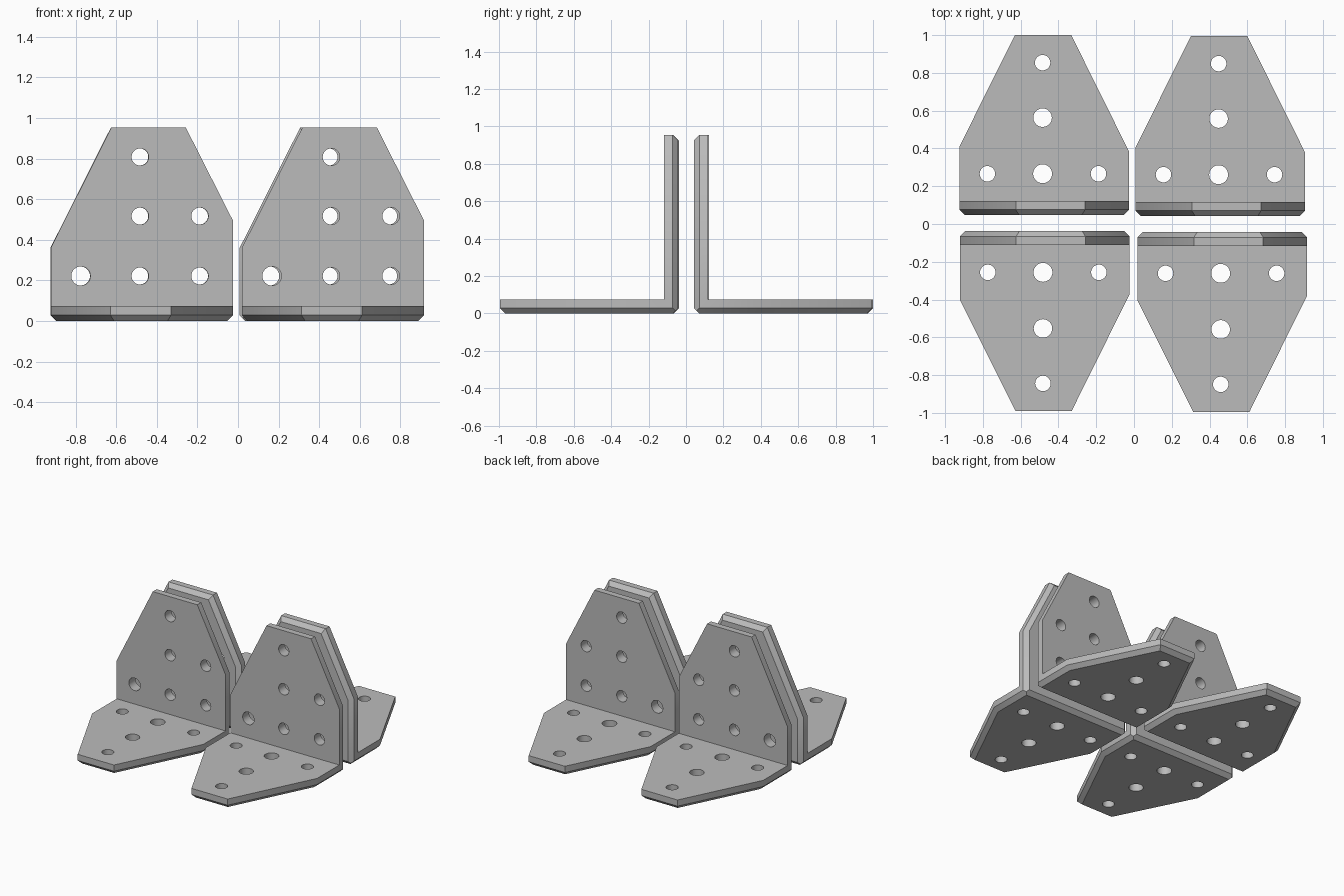
import bpy, bmesh, math
from mathutils import Vector, Matrix

if "Cube" in bpy.data.objects:
    bpy.data.objects.remove(bpy.data.objects["Cube"])

T, C = 0.075, 0.029        # plate thickness, chamfer size
W, L = 0.898, 0.953        # bracket width, leg length

# Leg outlines (across, along), counter-clockwise, starting with the fold edge
FOOT = [(0, 0), (W, 0), (W, 0.336), (0.592, L), (0.294, L), (0, 0.364)]
WALL = [(0, 0), (W, 0), (W, 0.493), (0.665, L), (0.298, L), (0, 0.36)]
# Screw holes (across, along, radius)
FOOT_HOLES = [(0.148, 0.219, 0.041), (0.44, 0.219, 0.05), (0.736, 0.219, 0.041),
              (0.44, 0.516, 0.049), (0.44, 0.807, 0.041)]
WALL_HOLES = [(0.148, 0.222, 0.047), (0.44, 0.222, 0.042), (0.734, 0.222, 0.042),
              (0.44, 0.517, 0.042), (0.734, 0.517, 0.042), (0.44, 0.808, 0.042)]
SWAP = Matrix(((1, 0, 0, 0), (0, 0, 1, 0), (0, 1, 0, 0), (0, 0, 0, 1)))

steel = bpy.data.materials.new("plain grey")
steel.diffuse_color = (0.5, 0.5, 0.5, 1)
steel.use_nodes = True
steel.node_tree.nodes["Principled BSDF"].inputs["Base Color"].default_value = steel.diffuse_color


def clip(bm, point, normal, fill=True):
    """Cut away everything beyond a plane."""
    cut = bmesh.ops.bisect_plane(bm, geom=bm.verts[:] + bm.edges[:] + bm.faces[:],
                                 dist=1e-6, plane_co=point, plane_no=normal, clear_outer=True)
    if fill:
        edges = [e for e in cut["geom_cut"] if isinstance(e, bmesh.types.BMEdge)]
        bmesh.ops.contextual_create(bm, geom=edges)


def leg(outline):
    """Flat leg with chamfered underside, mitred open at the fold."""
    bm = bmesh.new()
    face = bm.faces.new([bm.verts.new((x, y, 0)) for x, y in outline])
    top = bmesh.ops.extrude_face_region(bm, geom=[face])["geom"]
    bmesh.ops.translate(bm, vec=(0, 0, T), verts=[v for v in top if isinstance(v, bmesh.types.BMVert)])
    if face not in bm.faces[:] or len(bm.faces) < len(outline) + 2:
        bm.faces.new([v for v in bm.verts if v.co.z < 1e-6])
    for i, a in enumerate(outline):
        b = outline[(i + 1) % len(outline)]
        out = Vector((b[1] - a[1], a[0] - b[0], 0)).normalized()
        clip(bm, Vector((a[0], a[1], C)), (out + Vector((0, 0, -1))).normalized())
    clip(bm, Vector((0, 0, 0)), Vector((0, -1, 1)).normalized(), fill=False)
    mesh = bpy.data.meshes.new("leg")
    bm.to_mesh(mesh)
    bm.free()
    return mesh


def finish(bm, name):
    bmesh.ops.recalc_face_normals(bm, faces=bm.faces[:])
    mesh = bpy.data.meshes.new(name)
    bm.to_mesh(mesh)
    bm.free()
    ob = bpy.data.objects.new(name, mesh)
    bpy.context.collection.objects.link(ob)
    return ob


# Angle bracket: foot and wall joined at the mitre
bm = bmesh.new()
foot, wall = leg(FOOT), leg(WALL)
wall.transform(SWAP)
bm.from_mesh(foot)
bm.from_mesh(wall)
bmesh.ops.remove_doubles(bm, verts=bm.verts[:], dist=1e-4)
bmesh.ops.recalc_face_normals(bm, faces=bm.faces[:])
bmesh.ops.dissolve_limit(bm, angle_limit=0.01, verts=bm.verts[:], edges=bm.edges[:])
bracket = finish(bm, "bracket")
bracket.data.materials.append(steel)

# Screw hole cutter
bm = bmesh.new()
for holes, turn in ((FOOT_HOLES, Matrix()), (WALL_HOLES, SWAP)):
    for x, y, r in holes:
        bmesh.ops.create_cone(bm, cap_ends=True, segments=32, radius1=r, radius2=r, depth=0.2,
                              matrix=turn @ Matrix.Translation((x, y, T / 2)))
cutter = finish(bm, "hole_cutter")
mod = bracket.modifiers.new("holes", "BOOLEAN")
mod.operation, mod.solver, mod.object = "DIFFERENCE", "EXACT", cutter
bpy.context.view_layer.update()
cut_mesh = bpy.data.meshes.new_from_object(bracket.evaluated_get(bpy.context.evaluated_depsgraph_get()))
bpy.data.objects.remove(bracket)
bpy.data.objects.remove(cutter)

# Four brackets, back to back in two pairs
for name, x, y, side in (("back_left_bracket", -0.924, 0.047, 1), ("back_right_bracket", 0.008, 0.042, 1),
                         ("front_left_bracket", -0.922, -0.037, -1), ("front_right_bracket", 0.019, -0.042, -1)):
    mesh = cut_mesh.copy()
    mesh.transform(Matrix.Translation((x, y, 0)) @ Matrix.Diagonal((1, side, 1, 1)))
    if side < 0:
        mesh.flip_normals()
    ob = bpy.data.objects.new(name, mesh)
    bpy.context.collection.objects.link(ob)
    bpy.context.view_layer.objects.active = ob
    ob.select_set(True)
bpy.ops.object.shade_smooth_by_angle(angle=math.radians(30))
